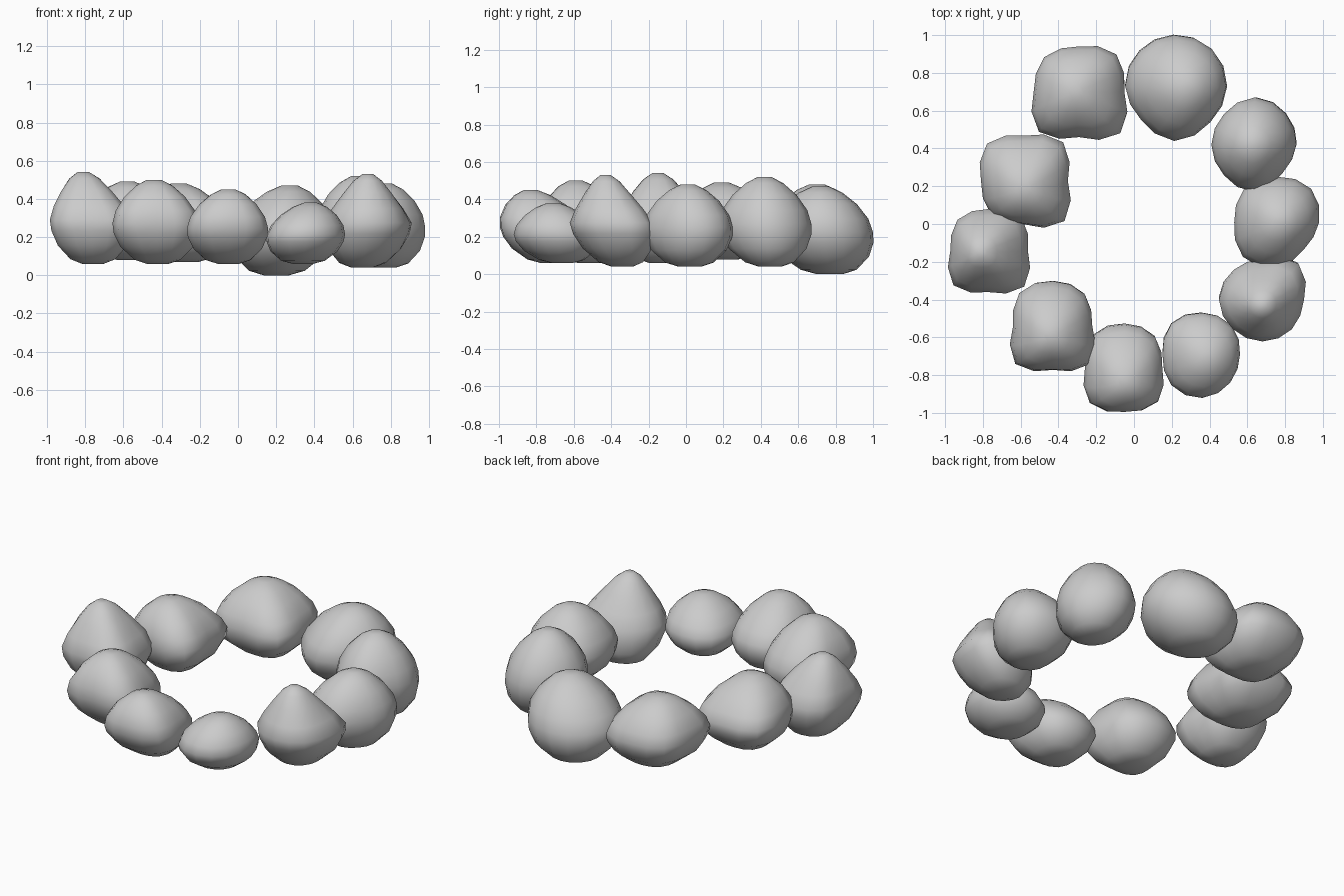
import bpy, bmesh, math
from mathutils import Vector

if "Cube" in bpy.data.objects:
    bpy.data.objects.remove(bpy.data.objects["Cube"])

SIDES = 16
# height fraction, width fraction from underside to crown
PROFILE = [(0.0, 0.25), (0.05, 0.54), (0.2, 0.84), (0.36, 0.98), (0.48, 1.0),
           (0.63, 0.92), (0.8, 0.70), (0.93, 0.42), (1.0, 0.16)]


def radius_at(radii, k):
    """Smoothly interpolate eight compass radii (E, NE, N ...) to SIDES points."""
    u = k * 8 / SIDES
    i, t = int(u), u - int(u)
    a, b, c, d = (radii[(i + j) % 8] for j in (-1, 0, 1, 2))
    return b + 0.5 * t * (c - a + t * (2*a - 5*b + 4*c - d + t * (3*(b - c) + d - a)))


def stone(name, centre, z_range, peak, low, radii, taper=1.0):
    """Rounded boulder: compass outline swept up the profile, leaning to peak and low points."""
    bm = bmesh.new()
    c, peak, low = Vector(centre), Vector(peak), Vector(low)
    z0, z1 = z_range
    rings = []
    for f, s in PROFILE:
        lean = (f - 0.45) / 0.55
        mid = c.lerp(peak, lean) if lean > 0 else c.lerp(low, -lean * 0.55 / 0.45)
        if lean > 0.1:
            s *= 1 - (1 - taper) * min(1, lean * 1.5)
        # crown and underside are rounder than the waist
        mean = sum(radii) / 8
        ring = []
        for k in range(SIDES):
            a = math.tau * k / SIDES
            r = s * (mean + (radius_at(radii, k) - mean) * s)
            ring.append(bm.verts.new((mid.x + r * math.cos(a), mid.y + r * math.sin(a),
                                      z0 + f * (z1 - z0))))
        rings.append(ring)
    for lo, hi in zip(rings, rings[1:]):
        for k in range(SIDES):
            n = (k + 1) % SIDES
            bm.faces.new((lo[k], lo[n], hi[n], hi[k]))
    bm.faces.new(rings[0][::-1])
    bm.faces.new(rings[-1])
    for face in bm.faces:
        face.smooth = True
    mesh = bpy.data.meshes.new(name)
    bm.to_mesh(mesh)
    bm.free()
    bpy.context.collection.objects.link(bpy.data.objects.new(name, mesh))


# back stones
stone("stone_back_left", (-.29, .70), (.07, .48), (-.31, .70), (-.27, .68),
      (.24, .28, .24, .26, .24, .30, .24, .31))
stone("stone_back_right", (.21, .73), (0, .47), (.27, .72), (.20, .77),
      (.28, .28, .27, .26, .26, .25, .29, .27))
# right side stones
stone("stone_right_back", (.64, .42), (.04, .52), (.63, .42), (.67, .45),
      (.22, .23, .25, .23, .23, .23, .25, .21))
stone("stone_right_middle", (.76, .01), (.04, .48), (.77, .01), (.77, .02),
      (.22, .25, .24, .25, .23, .26, .24, .20))
stone("stone_right_front", (.68, -.40), (.04, .53), (.68, -.43), (.65, -.34),
      (.22, .27, .21, .21, .23, .22, .22, .22), 0.78)
# front stones
stone("stone_front_right", (.36, -.69), (.06, .38), (.38, -.71), (.34, -.66),
      (.20, .22, .22, .23, .21, .23, .23, .21))
stone("stone_front_middle", (-.05, -.76), (.06, .45), (-.05, -.83), (-.05, -.72),
      (.20, .23, .23, .24, .21, .26, .23, .25))
stone("stone_front_left", (-.43, -.54), (.06, .50), (-.44, -.59), (-.42, -.52),
      (.21, .24, .24, .25, .21, .28, .23, .28))
# left side stones
stone("stone_left_front", (-.77, -.14), (.06, .54), (-.81, -.15), (-.76, -.14),
      (.21, .25, .22, .23, .20, .26, .22, .27), 0.85)
stone("stone_left_back", (-.58, .23), (.08, .49), (-.58, .19), (-.57, .22),
      (.23, .29, .24, .28, .23, .25, .23, .30))
